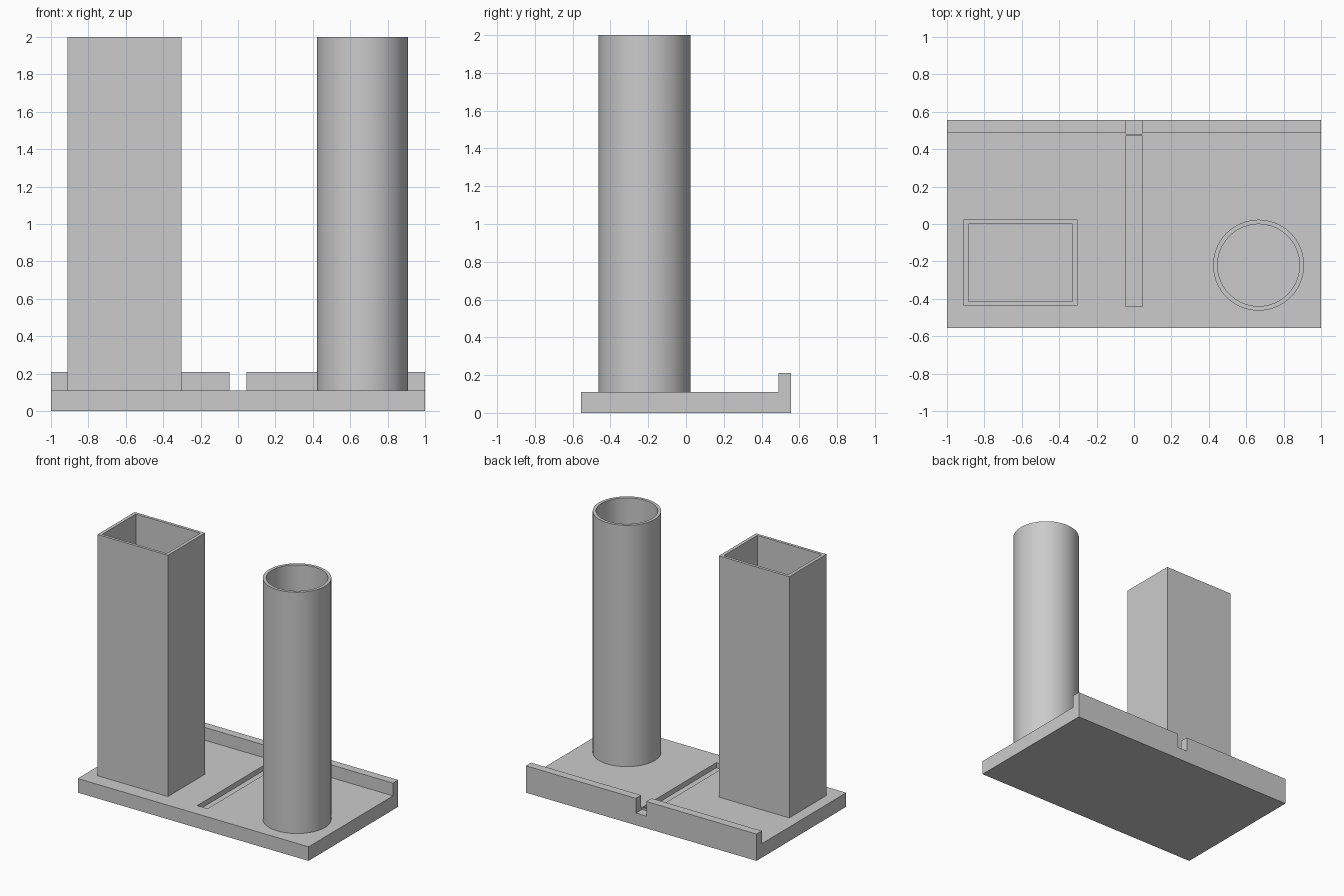
import bpy, bmesh, math

cube = bpy.data.objects.get("Cube")
if cube:
    bpy.data.objects.remove(cube, do_unlink=True)

BASE_TOP, TUBE_TOP = 0.11, 2.0

grey = bpy.data.materials.new("plain grey")
grey.use_nodes = True
grey.diffuse_color = (0.6, 0.6, 0.6, 1)
bsdf = next(n for n in grey.node_tree.nodes if n.type == 'BSDF_PRINCIPLED')
bsdf.inputs["Base Color"].default_value = grey.diffuse_color


def finish(bm, name):
    bmesh.ops.recalc_face_normals(bm, faces=bm.faces)
    mesh = bpy.data.meshes.new(name)
    bm.to_mesh(mesh)
    bm.free()
    mesh.materials.append(grey)
    obj = bpy.data.objects.new(name, mesh)
    bpy.context.collection.objects.link(obj)
    return obj


def extrude_profile(name, points, offset):
    """Closed profile swept along an offset into a solid."""
    bm = bmesh.new()
    face = bm.faces.new([bm.verts.new(p) for p in points])
    geom = bmesh.ops.extrude_face_region(bm, geom=[face])["geom"]
    moved = [g for g in geom if isinstance(g, bmesh.types.BMVert)]
    bmesh.ops.translate(bm, verts=moved, vec=offset)
    return finish(bm, name)


def rectangle(x0, x1, y0, y1):
    return [(x0, y0), (x1, y0), (x1, y1), (x0, y1)]


def circle(cx, cy, r, n=96):
    return [(cx + r * math.cos(2 * math.pi * i / n),
             cy + r * math.sin(2 * math.pi * i / n)) for i in range(n)]


def tube(name, outer, inner, z0, z1):
    """Hollow upright holder made from an outer and an inner outline."""
    bm = bmesh.new()
    rings = [[bm.verts.new((x, y, z)) for x, y in loop]
             for loop, z in ((outer, z0), (outer, z1), (inner, z1), (inner, z0))]
    n = len(outer)
    for k in range(4):
        a, b = rings[k], rings[(k + 1) % 4]
        for i in range(n):
            j = (i + 1) % n
            bm.faces.new((a[i], a[j], b[j], b[i]))
    return finish(bm, name)


def cut(target, x0, x1, y0, y1, z0, z1):
    """Remove a rectangular block from the target."""
    cutter = extrude_profile("cutter", [(x, y, z0) for x, y in rectangle(x0, x1, y0, y1)],
                             (0, 0, z1 - z0))
    cutter.hide_render = True
    mod = target.modifiers.new("cut", 'BOOLEAN')
    mod.operation, mod.solver, mod.object = 'DIFFERENCE', 'EXACT', cutter
    bpy.context.view_layer.objects.active = target
    bpy.ops.object.modifier_apply(modifier=mod.name)
    bpy.data.objects.remove(cutter, do_unlink=True)


# Base plate with a raised lip along the back
side = [(-0.555, 0), (0.555, 0), (0.555, 0.21), (0.49, 0.21), (0.49, BASE_TOP), (-0.555, BASE_TOP)]
base = extrude_profile("base_plate", [(-1, y, z) for y, z in side], (2, 0, 0))

# Long groove in the plate and notch through the lip
cut(base, -0.045, 0.045, -0.44, 0.47, 0.07, 0.3)
cut(base, -0.045, 0.045, 0.48, 0.6, 0.095, 0.3)

# Square holder
tube("square_holder", rectangle(-0.912, -0.302, -0.436, 0.024),
     rectangle(-0.886, -0.328, -0.414, 0.001), BASE_TOP, TUBE_TOP)

# Round holder
round_holder = tube("round_holder", circle(0.666, -0.22, 0.243),
                    circle(0.666, -0.22, 0.219), BASE_TOP, TUBE_TOP)
bpy.ops.object.select_all(action='DESELECT')
round_holder.select_set(True)
bpy.context.view_layer.objects.active = round_holder
bpy.ops.object.shade_smooth_by_angle(angle=math.radians(30))
